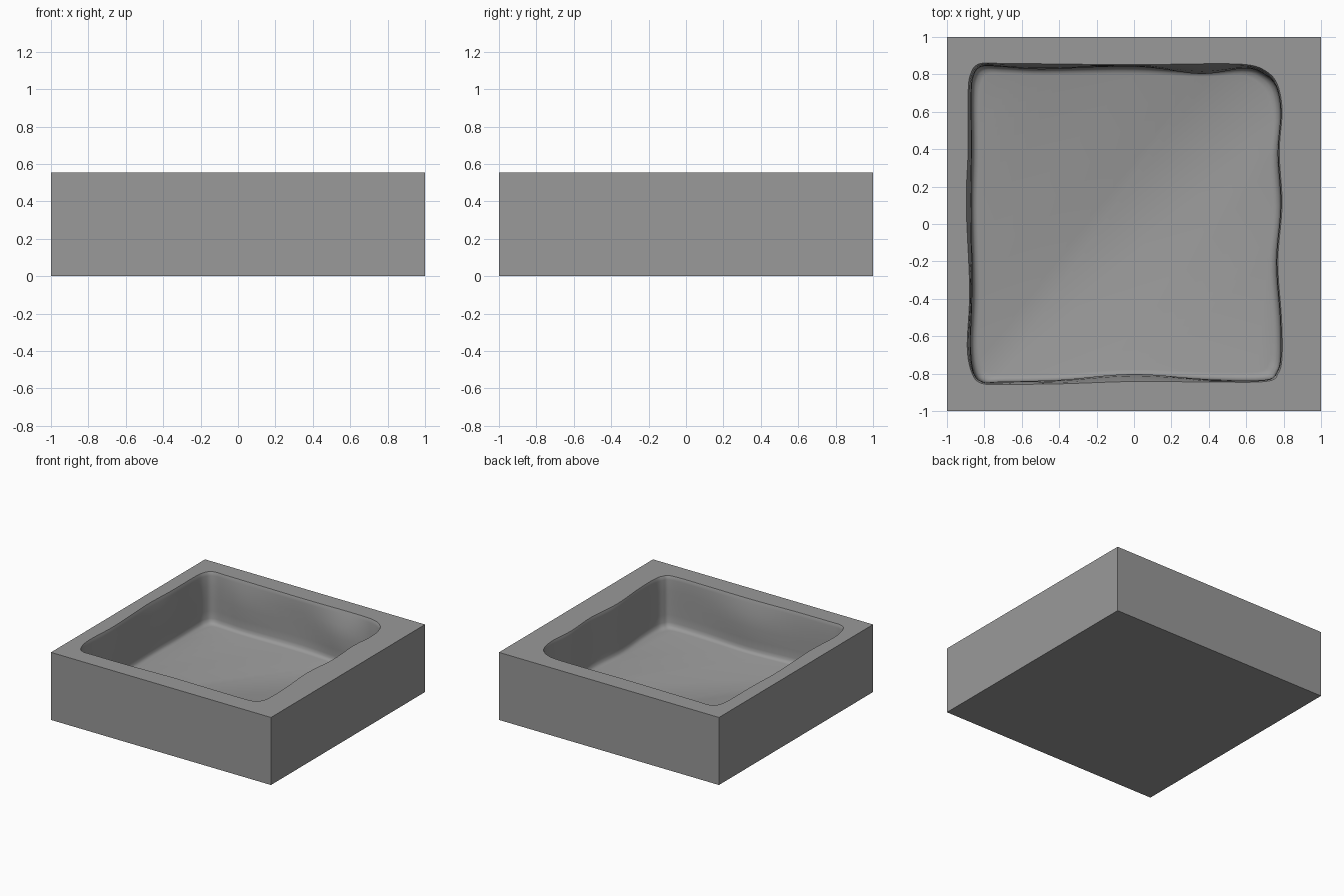
import bpy, bmesh
from mathutils import Vector

if "Cube" in bpy.data.objects:
    bpy.data.objects.remove(bpy.data.objects["Cube"])

TOP, FLOOR = 0.555, 0.135
CENTRE = Vector((-0.05, 0.0))

# Hand-carved outline of the basin: x, y at the rim, and bulge of the wall below
OUTLINE = [
    (-.88, .70, .01), (-.865, .80, .005), (-.82, .85, .005), (-.7, .852, .01),
    (-.5, .85, .02), (0, .845, .0), (.38, .85, .045), (.6, .845, .01),
    (.70, .81, .005), (.76, .74, .0), (.785, .6, .0), (.77, .38, .0),
    (.785, .1, .0), (.762, -.2, .0), (.782, -.5, .0), (.785, -.7, .0),
    (.765, -.79, .0), (.70, -.835, .0), (.4, -.838, .005), (0, -.835, .03),
    (-.4, -.848, .012), (-.7, -.85, .005), (-.81, -.845, .0), (-.86, -.79, .0),
    (-.885, -.65, .01), (-.872, -.35, .005), (-.89, .1, .02), (-.88, .4, .012)]


def smooth_loop(points, steps=5):
    """Closed Catmull-Rom curve through the points."""
    out, n = [], len(points)
    for i in range(n):
        a, b, c, d = (Vector(points[(i + k) % n]) for k in (-1, 0, 1, 2))
        for s in range(steps):
            t = s / steps
            out.append(0.5 * (2 * b + (c - a) * t + (2 * a - 5 * b + 4 * c - d) * t * t
                              + (3 * b - a - 3 * c + d) * t ** 3))
    return out


def new_object(name, bm):
    bmesh.ops.recalc_face_normals(bm, faces=bm.faces)
    mesh = bpy.data.meshes.new(name)
    bm.to_mesh(mesh)
    bm.free()
    mesh.materials.append(grey)
    obj = bpy.data.objects.new(name, mesh)
    bpy.context.collection.objects.link(obj)
    return obj


# Dark grey stone
grey = bpy.data.materials.new("dark_grey")
grey.diffuse_color = (0.32, 0.32, 0.32, 1)
grey.use_nodes = True
grey.node_tree.nodes["Principled BSDF"].inputs["Base Color"].default_value = grey.diffuse_color

# Square block
bm = bmesh.new()
bmesh.ops.create_cube(bm, size=1)
bmesh.ops.scale(bm, vec=(2, 2, TOP), verts=bm.verts)
bmesh.ops.translate(bm, vec=(0, 0, TOP / 2), verts=bm.verts)
block = new_object("basin_block", bm)

# Cavity cutter: stacked rings (z, inset, share of wall bulge) with a rounded floor edge
RINGS = [(0.65, -.008, 0), (TOP + .003, -.008, 0), (0.542, -.002, 0), (0.525, .0, .1),
         (0.44, .002, .7), (0.34, .003, 1), (0.24, .004, .8), (0.18, .006, .7),
         (0.155, .012, .6), (0.141, .025, .5), (FLOOR, .045, .4)]
loop = smooth_loop(OUTLINE)
bm = bmesh.new()
rings = []
for z, inset, share in RINGS:
    ring = []
    for p in loop:
        r = p.xy - CENTRE
        size = max(abs(r.x), abs(r.y))
        q = CENTRE + r * (1 - (inset + share * p.z) / size)
        ring.append(bm.verts.new((q.x, q.y, z)))
    rings.append(ring)
n = len(loop)
for lo, hi in zip(rings, rings[1:]):
    for i in range(n):
        bm.faces.new((lo[i], lo[(i + 1) % n], hi[(i + 1) % n], hi[i]))
bm.faces.new(rings[0])
bm.faces.new(rings[-1])
cutter = new_object("cavity_cutter", bm)
for f in cutter.data.polygons:
    f.use_smooth = True
cutter.hide_render = True

# Hollow out the block
mod = block.modifiers.new("cavity", 'BOOLEAN')
mod.operation = 'DIFFERENCE'
mod.solver = 'EXACT'
mod.object = cutter
bpy.context.view_layer.objects.active = block
block.select_set(True)
bpy.ops.object.modifier_apply(modifier=mod.name)
bpy.data.objects.remove(cutter)
bpy.ops.object.shade_smooth_by_angle(angle=0.7)
